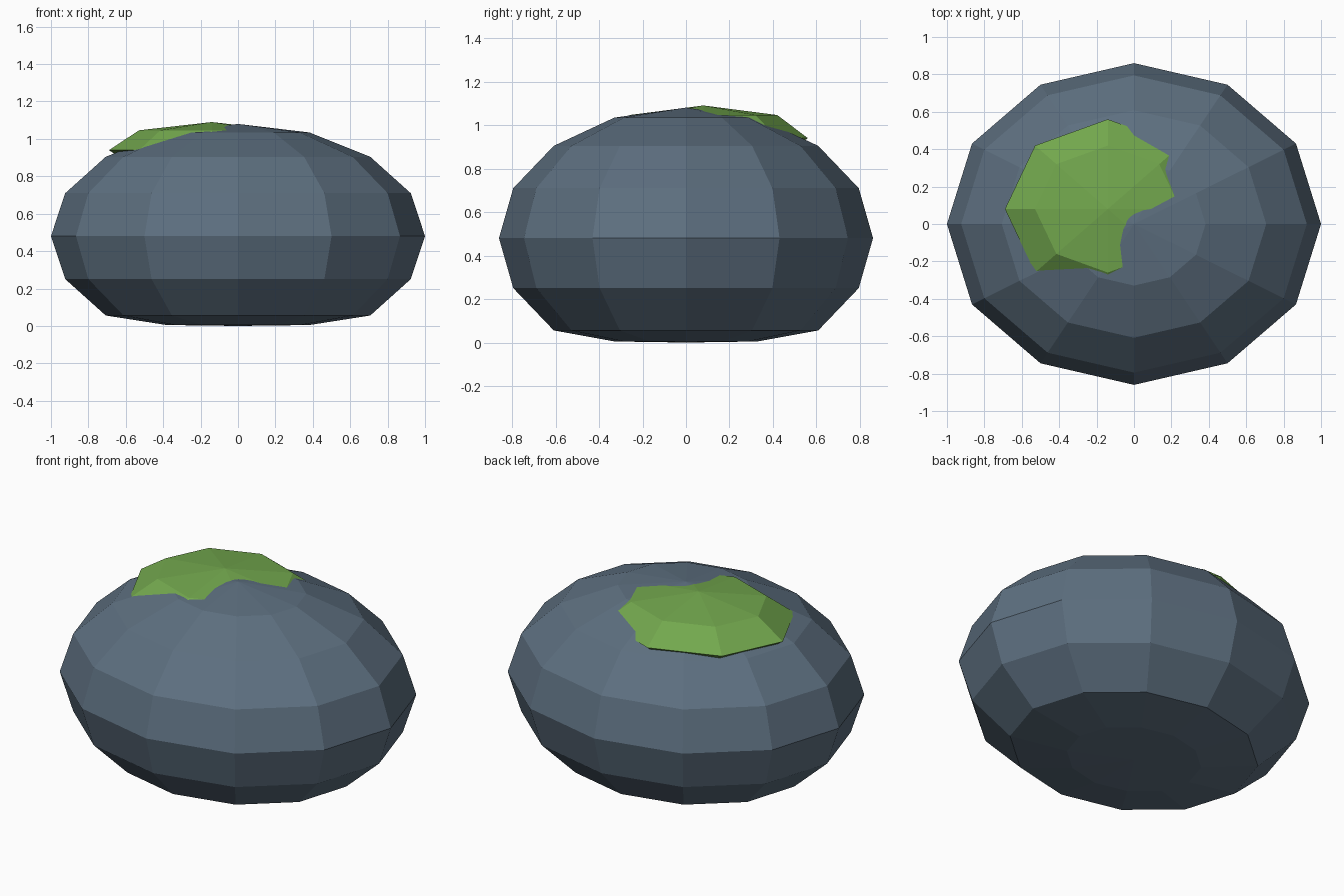
import bpy

if "Cube" in bpy.data.objects:
    bpy.data.objects.remove(bpy.data.objects["Cube"])


def material(name, rgb):
    mat = bpy.data.materials.new(name)
    mat.diffuse_color = (*rgb, 1)
    mat.use_nodes = True
    mat.node_tree.nodes["Principled BSDF"].inputs["Base Color"].default_value = mat.diffuse_color
    return mat


def ellipsoid(name, segments, rings, centre, radii, mat):
    """Flat-shaded low-poly ellipsoid with its scale baked into the mesh."""
    bpy.ops.mesh.primitive_uv_sphere_add(segments=segments, ring_count=rings, radius=1)
    ob = bpy.context.object
    ob.name = name
    for v in ob.data.vertices:
        v.co = [c + r * p for c, r, p in zip(centre, radii, v.co)]
    ob.data.materials.append(mat)
    bpy.ops.object.shade_flat()
    return ob


# Boulder: squashed ball
boulder = ellipsoid("boulder", 12, 8, (0, 0, 0.48), (1, 0.86, 0.6),
                    material("slate grey", (0.11, 0.16, 0.215)))

# Flattened underside, very slightly domed
for v in boulder.data.vertices:
    if v.co.z < 0.03:
        v.co.z = 0.0 if abs(v.co.x) + abs(v.co.y) < 0.01 else 0.005

# Moss patch: thin cap sunk into the top, off to the back left
ellipsoid("moss_patch", 8, 4, (-0.14, 0.08, 0.94), (0.55, 0.48, 0.15),
          material("moss green", (0.17, 0.39, 0.075)))
